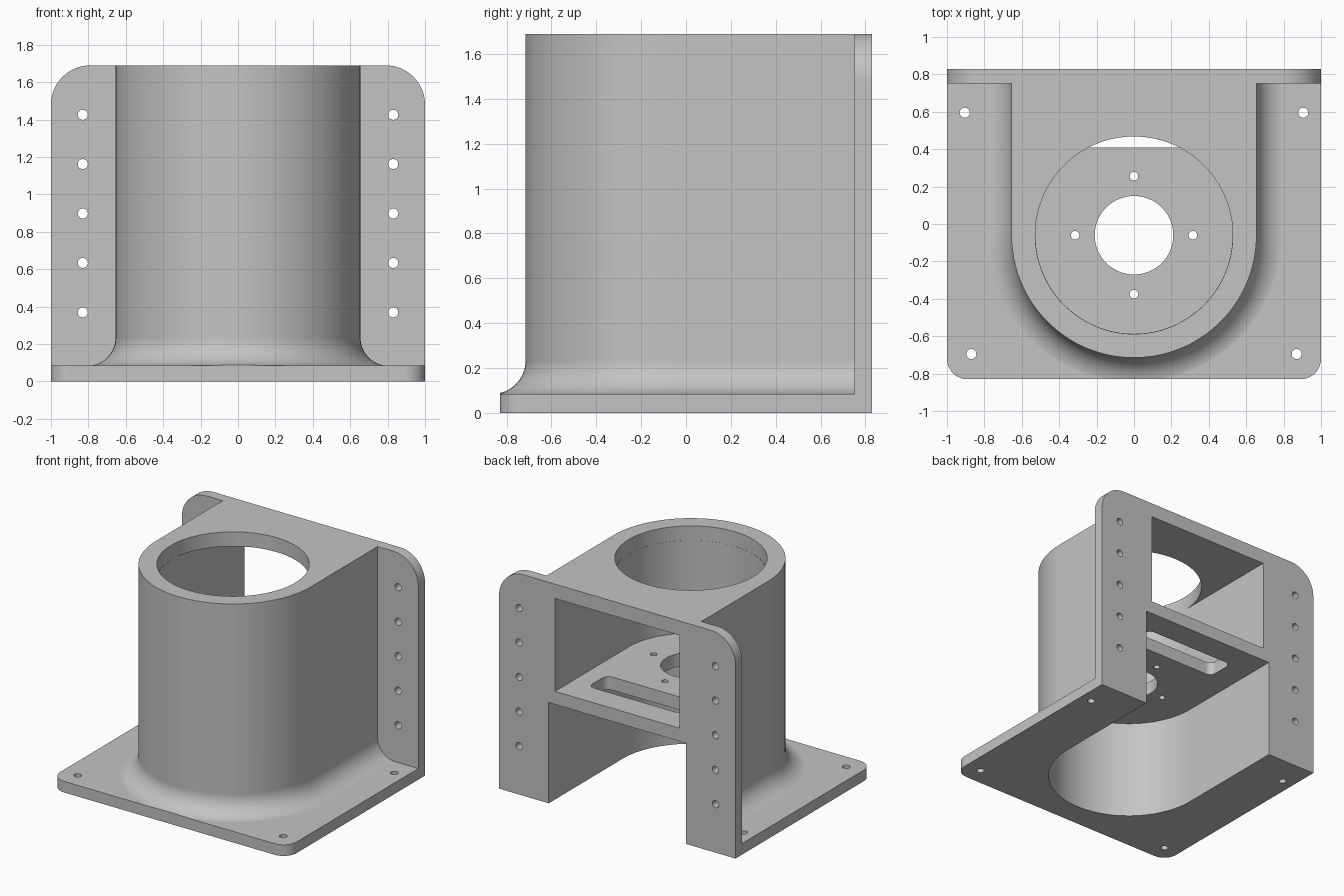
import bpy, bmesh
from math import sin, cos, pi, radians

if "Cube" in bpy.data.objects:
    bpy.data.objects.remove(bpy.data.objects["Cube"])

# Main dimensions
HEIGHT, HALF_Y, BASE_T = 1.69, 0.83, 0.085
AXIS_Y, OUTER_R, LOWER_R, UPPER_R = -0.06, 0.655, 0.58, 0.527
BACK_Y, FILLET = 0.75, 0.15
SHELF_LOW, SHELF_TOP, ROOF_LOW = 0.77, 0.87, 1.58

grey = bpy.data.materials.new("light_grey")
grey.use_nodes = True
grey.diffuse_color = (0.55, 0.55, 0.55, 1)
grey.node_tree.nodes["Principled BSDF"].inputs["Base Color"].default_value = grey.diffuse_color


def loft(name, rings):
    """Closed solid through equal-length rings of points."""
    bm = bmesh.new()
    loops = [[bm.verts.new(p) for p in ring] for ring in rings]
    n = len(loops[0])
    for a, b in zip(loops, loops[1:]):
        for i in range(n):
            j = (i + 1) % n
            bm.faces.new((a[i], a[j], b[j], b[i]))
    bm.faces.new(loops[0][::-1])
    bm.faces.new(loops[-1])
    bmesh.ops.recalc_face_normals(bm, faces=bm.faces)
    mesh = bpy.data.meshes.new(name)
    bm.to_mesh(mesh)
    bm.free()
    obj = bpy.data.objects.new(name, mesh)
    bpy.context.collection.objects.link(obj)
    mesh.materials.append(grey)
    return obj


def prism(name, outline, lo, hi, along_y=False):
    place = (lambda u, v, w: (u, w, v)) if along_y else (lambda u, v, w: (u, v, w))
    return loft(name, [[place(u, v, w) for u, v in outline] for w in (lo, hi)])


def circle(x, y, r, n=24):
    return [(x + r * cos(2 * pi * i / n), y + r * sin(2 * pi * i / n)) for i in range(n)]


def rounded(x0, x1, y0, y1, r_low, r_high, n=16):
    """Rectangle with separate radii for its low and high corners."""
    pts = []
    for q, (x, y, r) in enumerate(((x1, y1, r_high), (x0, y1, r_high), (x0, y0, r_low), (x1, y0, r_low))):
        sx, sy = (1 if x == x1 else -1), (1 if y == y1 else -1)
        steps = n if r else 0
        for i in range(steps + 1):
            a = pi / 2 * (q + i / max(steps, 1))
            pts.append((x - sx * r + r * cos(a), y - sy * r + r * sin(a)))
    return pts


def arch(r, back, n=64):
    """Half round at the front, straight sides to the back."""
    arc = [(r * cos(pi + pi * i / n), AXIS_Y + r * sin(pi + pi * i / n)) for i in range(n + 1)]
    return arc + [(r, back), (-r, back)]


def combine(target, tool, operation):
    mod = target.modifiers.new("combine", 'BOOLEAN')
    mod.operation, mod.solver, mod.object = operation, 'EXACT', tool
    bpy.context.view_layer.objects.active = target
    bpy.ops.object.modifier_apply(modifier=mod.name)
    bpy.data.objects.remove(tool)


# Upright housing flaring into the base
flare = [(FILLET, 0.03)]
for i in range(17):
    a = pi / 2 * i / 16
    flare.append((FILLET * (1 - sin(a)), BASE_T - 0.001 + FILLET * (1 - cos(a))))
flare.append((0, HEIGHT))
bracket = loft("mount_bracket", [[(x, y, z) for x, y in arch(OUTER_R + d, 0.79)] for d, z in flare])

# Base plate, trimmed with the flare to the rounded footprint
combine(bracket, prism("base_plate", rounded(-1.1, 1.1, -1, 0.8, 0, 0), 0, BASE_T), 'UNION')
combine(bracket, prism("footprint", rounded(-1, 1, -HALF_Y, 1, 0.11, 0), -0.5, 2), 'INTERSECT')

# Back flange with rounded top corners
combine(bracket, prism("back_flange", rounded(-1, 1, 0, HEIGHT, 0, 0.21), BACK_Y, HALF_Y, True), 'UNION')

# Lower and upper chambers, open at the back, and the round top port
combine(bracket, prism("lower_chamber", arch(LOWER_R, 1), -0.1, SHELF_LOW), 'DIFFERENCE')
combine(bracket, prism("upper_chamber", arch(UPPER_R, 1), SHELF_TOP, ROOF_LOW), 'DIFFERENCE')
combine(bracket, prism("top_port", circle(0, AXIS_Y, UPPER_R + 0.001, 128), ROOF_LOW - 0.001, 2), 'DIFFERENCE')

# Shelf: centre bore, four screw holes and a cable slot
shelf = (SHELF_LOW - 0.1, SHELF_TOP + 0.1)
combine(bracket, prism("bore", circle(0, AXIS_Y, 0.21, 64), *shelf), 'DIFFERENCE')
for k in range(4):
    x, y = 0.315 * cos(pi / 2 * k), AXIS_Y + 0.315 * sin(pi / 2 * k)
    combine(bracket, prism("shelf_hole", circle(x, y, 0.023), *shelf), 'DIFFERENCE')
combine(bracket, prism("slot", rounded(-0.385, 0.385, 0.41, 0.63, 0.05, 0.05, 8), *shelf), 'DIFFERENCE')

# Screw holes in the base and in the flange
for side in (-1, 1):
    for x, y in ((0.905, 0.595), (0.87, -0.695)):
        combine(bracket, prism("base_hole", circle(side * x, y, 0.027), -0.1, 0.2), 'DIFFERENCE')
    for k in range(5):
        hole = circle(side * 0.83, 0.37 + 0.264 * k, 0.027)
        combine(bracket, prism("flange_hole", hole, 0.7, 0.9, True), 'DIFFERENCE')

# Smooth curves, crisp edges
bpy.ops.object.select_all(action='DESELECT')
bracket.select_set(True)
bpy.context.view_layer.objects.active = bracket
bpy.ops.object.shade_smooth_by_angle(angle=radians(30))
normals = bracket.modifiers.new("even_normals", 'WEIGHTED_NORMAL')
normals.keep_sharp = True
